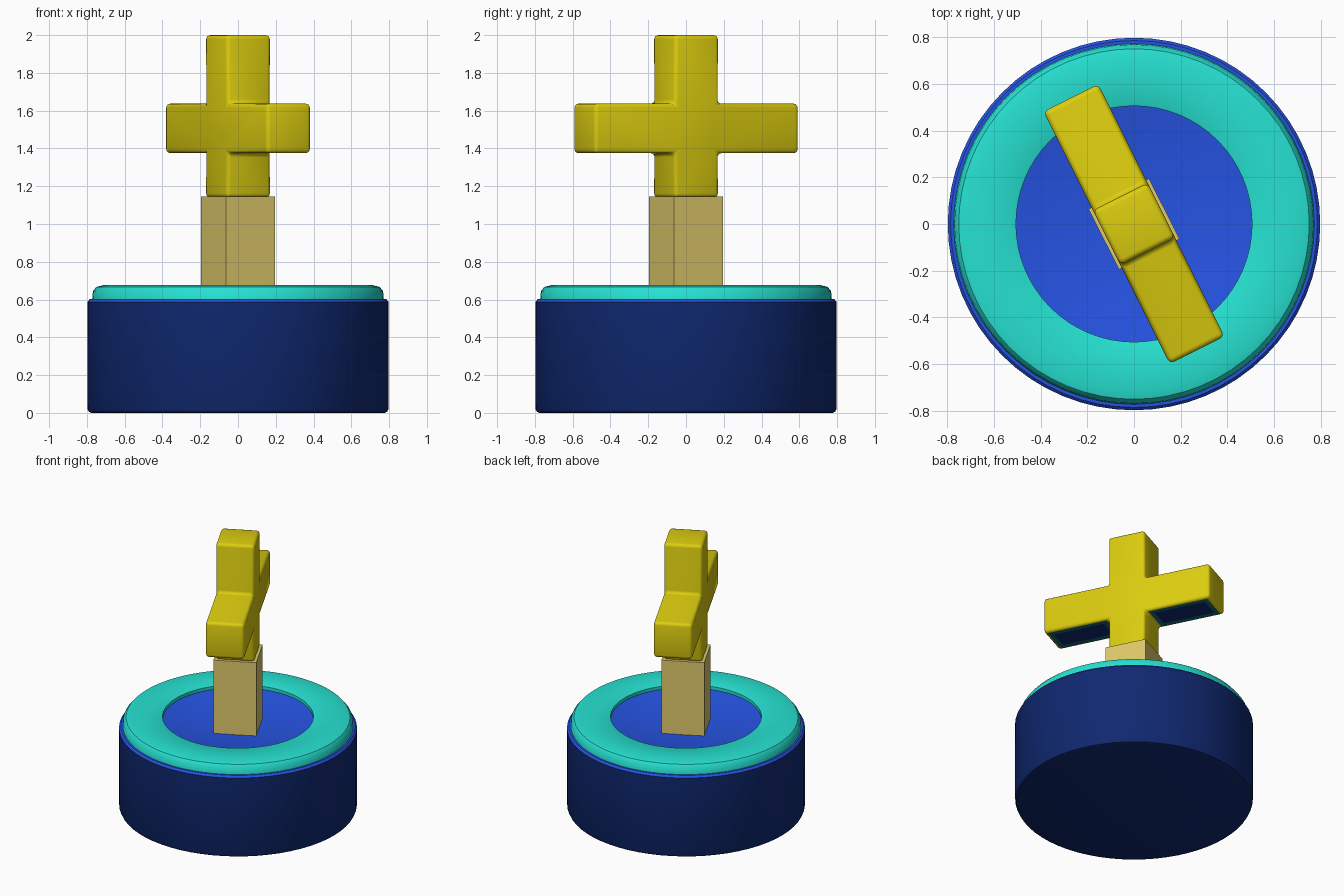
import bpy, bmesh, math
from mathutils import Matrix

if "Cube" in bpy.data.objects:
    bpy.data.objects.remove(bpy.data.objects["Cube"])

TURN = Matrix.Rotation(math.radians(26.6), 4, 'Z')  # post and cross are turned


def material(name, rgb):
    def lin(c):
        c /= 255
        return c / 12.92 if c <= 0.04045 else ((c + 0.055) / 1.055) ** 2.4
    m = bpy.data.materials.new(name)
    m.diffuse_color = (*[lin(c) for c in rgb], 1)
    m.use_nodes = True
    m.node_tree.nodes["Principled BSDF"].inputs["Base Color"].default_value = m.diffuse_color
    return m


navy = material("navy", (15, 40, 112))
blue = material("royal blue", (38, 84, 228))
teal = material("turquoise", (38, 226, 210))
beige = material("sand", (222, 201, 106))
yellow = material("yellow", (220, 205, 15))
dark_teal = material("dark teal", (18, 105, 118))


def finish(name, bm, mats, angle=35):
    bmesh.ops.recalc_face_normals(bm, faces=bm.faces)
    me = bpy.data.meshes.new(name)
    bm.to_mesh(me)
    bm.free()
    ob = bpy.data.objects.new(name, me)
    bpy.context.collection.objects.link(ob)
    for m in mats:
        me.materials.append(m)
    bpy.ops.object.select_all(action='DESELECT')
    ob.select_set(True)
    bpy.context.view_layer.objects.active = ob
    bpy.ops.object.shade_smooth_by_angle(angle=math.radians(angle))
    return ob


def lathe(profile, closed=False, n=64):
    bm = bmesh.new()
    vs = [bm.verts.new((r, 0, z)) for r, z in profile]
    pairs = list(zip(vs, vs[1:]))
    if closed:
        pairs.append((vs[-1], vs[0]))
    edges = [bm.edges.new(p) for p in pairs]
    bmesh.ops.spin(bm, geom=vs + edges, cent=(0, 0, 0), axis=(0, 0, 1),
                   angle=math.tau, steps=n, use_duplicate=False)
    bmesh.ops.remove_doubles(bm, verts=bm.verts, dist=1e-5)
    return bm


# Round base: navy drum with a blue, slightly dished top
bm = lathe([(0, 0), (0.775, 0), (0.789, 0.005), (0.796, 0.02), (0.797, 0.588),
            (0.785, 0.602), (0.52, 0.602), (0.515, 0.65), (0.40, 0.63),
            (0.22, 0.605), (0, 0.60)])
for f in bm.faces:
    f.material_index = 1 if f.calc_center_median().z > 0.59 else 0
finish("round_base", bm, [navy, blue])

# Rounded turquoise ring on the base
finish("top_ring", lathe([(0.505, 0.60), (0.505, 0.672), (0.512, 0.676),
                          (0.715, 0.676), (0.75, 0.667), (0.768, 0.645),
                          (0.772, 0.60)], closed=True), [teal])

# Sand coloured square post
bm = bmesh.new()
bmesh.ops.create_cube(bm, size=1, matrix=TURN @ Matrix.Translation((0, 0, 0.8675))
                      @ Matrix.Diagonal((0.29, 0.29, 0.555, 1)))
finish("post", bm, [beige])

# Yellow cross: extruded outline with softened edges
w, arm, lo, hi = 0.131, 0.604, 1.375, 1.637
half = [(w, 1.14), (w, lo), (arm, lo), (arm, hi), (w, hi), (w, 2.0)]
outline = half + [(-y, z) for y, z in reversed(half)]
bm = bmesh.new()
face = bm.faces.new([bm.verts.new((-w, y, z)) for y, z in outline])
ext = bmesh.ops.extrude_face_region(bm, geom=[face])
bmesh.ops.translate(bm, vec=(2 * w, 0, 0),
                    verts=[v for v in ext['geom'] if isinstance(v, bmesh.types.BMVert)])
bmesh.ops.recalc_face_normals(bm, faces=bm.faces)
bmesh.ops.bevel(bm, geom=list(bm.edges), offset=0.022, segments=3,
                profile=0.5, affect='EDGES')
bm.normal_update()

# Dark teal undersides of the arms with a navy inner panel
under = [f for f in bm.faces if f.normal.z < -0.99 and f.calc_area() > 0.02
         and f.calc_center_median().z > 1.3]
for f in under:
    f.material_index = 1
bmesh.ops.inset_individual(bm, faces=under, thickness=0.045)
for f in under:
    f.material_index = 2
bm.transform(TURN)
finish("cross", bm, [yellow, dark_teal, navy])
